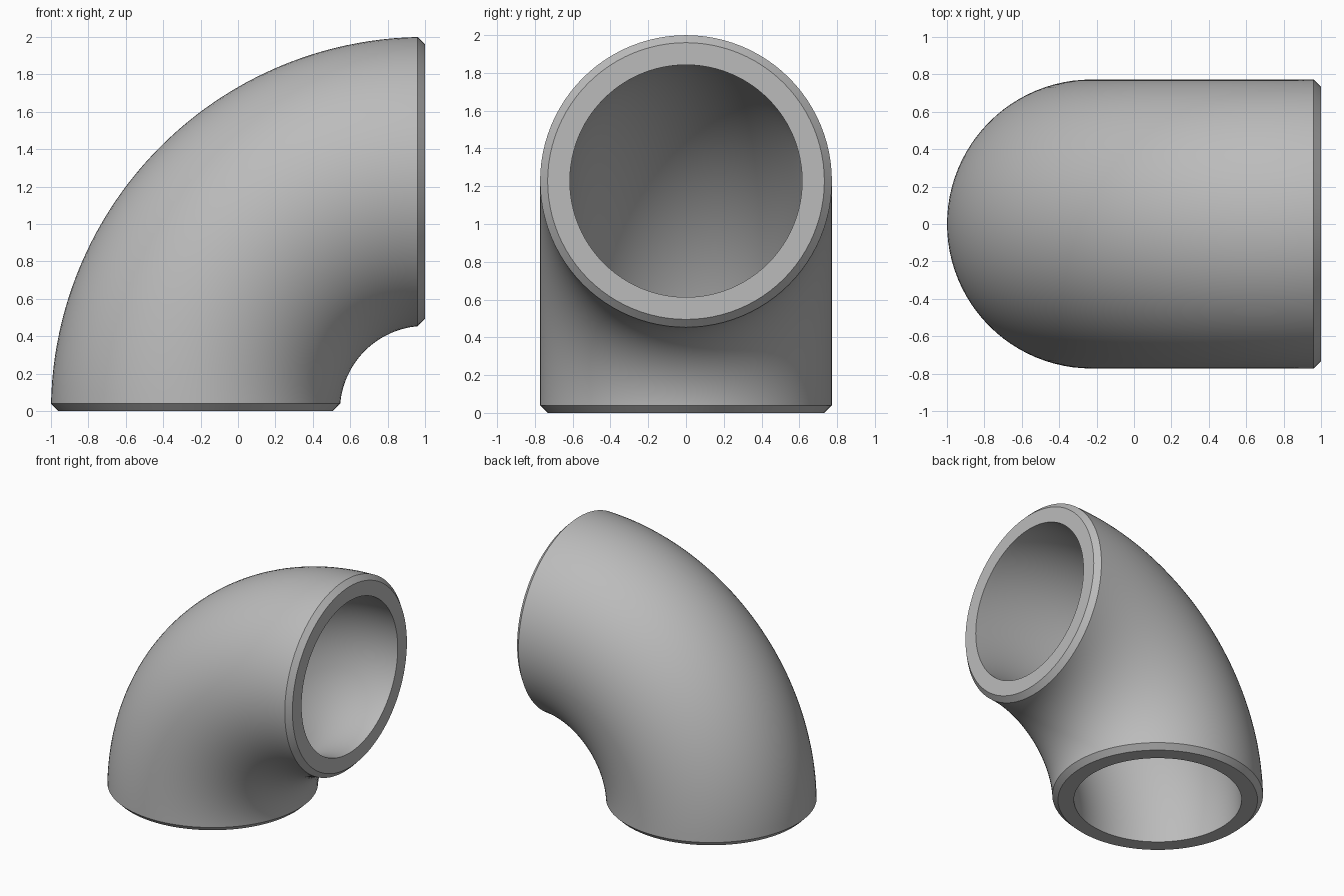
import bpy
import bmesh
from math import sin, cos, asin, pi

BEND, OUTER, BORE, CHAMFER = 1.2275, 0.7725, 0.615, 0.04
SIDES, STEPS = 96, 48

if "Cube" in bpy.data.objects:
    bpy.data.objects.remove(bpy.data.objects["Cube"], do_unlink=True)

steel = bpy.data.materials.new("plain grey")
steel.use_nodes = True
grey = (0.5, 0.5, 0.5, 1)
steel.diffuse_color = grey
steel.node_tree.nodes["Principled BSDF"].inputs["Base Color"].default_value = grey

bm = bmesh.new()


def ring(radius, t, setback=0.0):
    """Circle around the bend; its ends lie flat, set back from the end planes."""
    verts = []
    for i in range(SIDES):
        phi = 2 * pi * i / SIDES
        rho = BEND + radius * cos(phi)
        start = asin(setback / rho)
        a = start + t * (pi / 2 - 2 * start)
        verts.append(bm.verts.new((1 - rho * cos(a), radius * sin(phi), rho * sin(a))))
    return verts


# Closed loop of rings: outer wall, chamfered end, bore, chamfered end
rings = [ring(OUTER, s / STEPS, CHAMFER) for s in range(STEPS + 1)]
rings.append(ring(OUTER - CHAMFER, 1))
rings += [ring(BORE, 1 - s / STEPS) for s in range(STEPS + 1)]
rings.append(ring(OUTER - CHAMFER, 0))

for a, b in zip(rings, rings[1:] + rings[:1]):
    for i in range(SIDES):
        j = (i + 1) % SIDES
        bm.faces.new((a[i], a[j], b[j], b[i]))
bmesh.ops.recalc_face_normals(bm, faces=bm.faces)

mesh = bpy.data.meshes.new("pipe_elbow")
bm.to_mesh(mesh)
bm.free()
mesh.materials.append(steel)
elbow = bpy.data.objects.new("pipe_elbow", mesh)
bpy.context.collection.objects.link(elbow)

# Smooth walls with crisp rims
bpy.ops.object.select_all(action="DESELECT")
elbow.select_set(True)
bpy.context.view_layer.objects.active = elbow
bpy.ops.object.shade_smooth_by_angle(angle=pi / 6)
